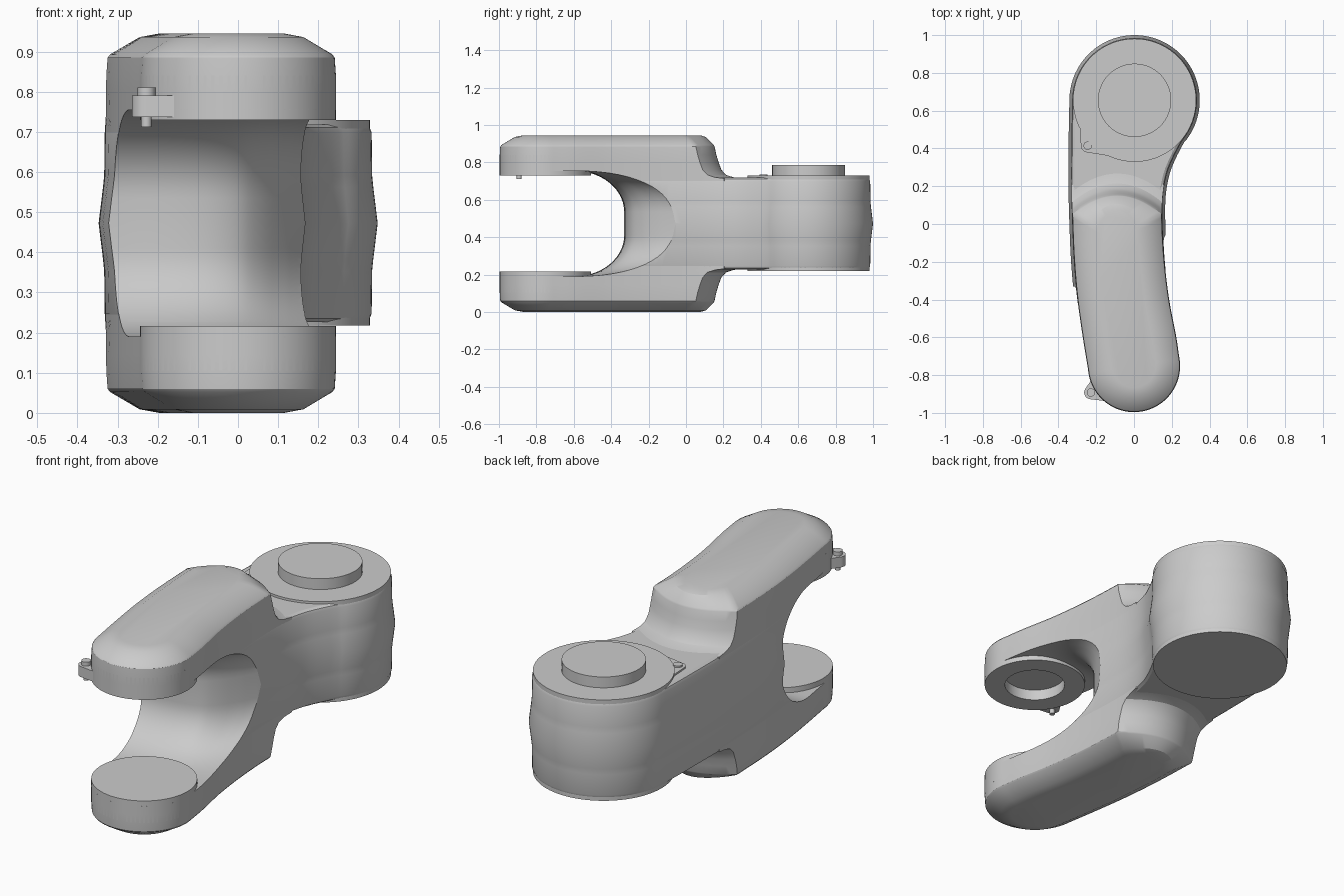
import bpy, bmesh
from math import sin, cos, radians, pi

if "Cube" in bpy.data.objects:
    bpy.data.objects.remove(bpy.data.objects["Cube"])

H = 0.945            # total height, part is mirrored about H/2
HUB = (0.003, 0.655)
TIP = (0.0, -0.752)

# Plan edges of the curved arm as (y, x)
LEFT = [(-0.79, -0.241), (-0.6, -0.272), (-0.4, -0.300), (-0.2, -0.318),
        (0.0, -0.327), (0.2, -0.332), (0.45, -0.331), (0.655, -0.327)]
RIGHT = [(-0.71, 0.241), (-0.6, 0.225), (-0.4, 0.187), (-0.2, 0.163), (0.0, 0.151),
         (0.15, 0.153), (0.27, 0.175), (0.36, 0.212), (0.443, 0.256)]
# Depth of the fork slot as (x, y)
WALL = [(-0.5, -0.34), (-0.3, -0.33), (-0.1, -0.32), (0.0, -0.29), (0.06, -0.235),
        (0.12, -0.145), (0.15, -0.09), (0.2, -0.01), (0.4, 0.02)]


def curve(pts, t):
    """Smooth cubic through (t, value) points."""
    n = len(pts)
    i = 0
    while i < n - 2 and t > pts[i + 1][0]:
        i += 1

    def slope(k):
        a, b = pts[max(k - 1, 0)], pts[min(k + 1, n - 1)]
        return (b[1] - a[1]) / (b[0] - a[0])
    (t0, v0), (t1, v1) = pts[i], pts[i + 1]
    h = t1 - t0
    s = (t - t0) / h
    return ((2*s**3 - 3*s*s + 1) * v0 + (s**3 - 2*s*s + s) * h * slope(i)
            + (3*s*s - 2*s**3) * v1 + (s**3 - s*s) * h * slope(i + 1))


def steps(a, b, n):
    return [a + (b - a) * k / n for k in range(n + 1)]


def arc(c, r, a, b, n):
    return [(c[0] + r * cos(radians(t)), c[1] + r * sin(radians(t))) for t in steps(a, b, n)]


def finish(bm, name):
    bmesh.ops.recalc_face_normals(bm, faces=bm.faces[:])
    me = bpy.data.meshes.new(name)
    bm.to_mesh(me)
    bm.free()
    ob = bpy.data.objects.new(name, me)
    bpy.context.collection.objects.link(ob)
    return ob


def loft(name, rings):
    bm = bmesh.new()
    vs = [[bm.verts.new(p) for p in ring] for ring in rings]
    n = len(vs[0])
    for a, b in zip(vs, vs[1:]):
        for i in range(n):
            bm.faces.new((a[i], a[(i + 1) % n], b[(i + 1) % n], b[i]))
    bm.faces.new(vs[0])
    bm.faces.new(vs[-1])
    return finish(bm, name)


def lathe(name, c, profile, n=72):
    return loft(name, [[(x, y, z) for x, y in arc(c, r, 0, 360 - 360 / n, n - 1)]
                       for r, z in profile])


def activate(ob):
    bpy.ops.object.select_all(action='DESELECT')
    ob.select_set(True)
    bpy.context.view_layer.objects.active = ob


def cut(ob, cutter):
    m = ob.modifiers.new("cut", 'BOOLEAN')
    m.operation = 'DIFFERENCE'
    m.solver = 'EXACT'
    m.object = cutter
    activate(ob)
    bpy.ops.object.modifier_apply(modifier=m.name)


def body_outline(o):
    p = arc(HUB, 0.33 + o, -38, 178, 56)
    p += [(curve(LEFT, y) - o, y) for y in steps(0.63, -0.77, 36)]
    p += arc(TIP, 0.245 + o, 190, 370, 40)
    p += [(curve(RIGHT, y) + o, y) for y in steps(-0.69, 0.435, 32)]
    return p


def arm_outline(o, b):
    yl = 0.055 + b + 0.6 * o
    xl, xr = curve(LEFT, yl) - o, curve(RIGHT, yl) + o
    p = [(xr + (xl - xr) * s, yl + 0.4 * s * (1 - s)) for s in steps(0, 1, 24)]
    p += [(curve(LEFT, y) - o, y) for y in steps(yl - 0.02, -0.77, 30)]
    p += arc(TIP, 0.245 + o, 190, 370, 40)
    p += [(curve(RIGHT, y) + o, y) for y in steps(-0.69, yl - 0.02, 30)]
    return p


# Middle body with a faceted belt around it
half = [(0.0, 0.015), (0.09, 0.004), (0.12, 0.001), (0.225, 0.0), (0.238, -0.005), (0.246, -0.018)]
levels = [(H/2 - d, o) for d, o in half[:0:-1]] + [(H/2 + d, o) for d, o in half]
body = loft("middle_body", [[(x, y, z) for x, y in body_outline(o)] for z, o in levels])

# Chamfered fork arms, the lower one mirrored from the upper
arm_levels = [(0.69, -0.001, 0.15), (0.714, -0.001, 0.15), (0.72, -0.001, 0.10),
              (0.733, -0.001, 0.06), (0.76, -0.001, 0.035), (0.80, -0.001, 0.02),
              (0.84, -0.001, 0.008), (0.885, -0.004, 0.0), (0.893, -0.010, 0.0),
              (0.936, -0.082, 0.0), (H, -0.13, 0.0)]
arms = []
for name, flip in (("upper_arm", False), ("lower_arm", True)):
    arms.append(loft(name, [[(x, y, H - z if flip else z) for x, y in arm_outline(o, b)]
                            for z, o, b in arm_levels]))

# Rounded slot between the arms
sections = []
for x in [-0.5] + steps(-0.38, 0.22, 40) + [0.4]:
    d = curve(WALL, x)
    ry, rz, hz = d + 0.60, 0.22, 0.2825
    prof = [(-1.3, H/2 - hz)]
    for t in steps(-90, 0, 14):
        prof.append((-0.60 + ry * cos(radians(t)), H/2 - hz + rz + rz * sin(radians(t))))
    prof += [(y, H - z) for y, z in reversed(prof)]
    sections.append([(x, y, z) for y, z in prof])
slot = loft("slot_cutter", sections)
for ob in [body] + arms:
    cut(ob, slot)

# Bearing pads on the fork tips, the upper one recessed
upper_pad = lathe("upper_pad", TIP, [(0.244, 0.73), (0.244, 0.84)])
lathe("lower_pad", TIP, [(0.244, 0.105), (0.244, 0.217)])
recess = lathe("recess_cutter", TIP, [(0.145, 0.70), (0.145, 0.785)])
for ob in (upper_pad, arms[0]):
    cut(ob, recess)
for ob in (slot, recess):
    bpy.data.objects.remove(ob, do_unlink=True)

# Hub faces and raised plug
lathe("hub_top_face", HUB, [(0.326, 0.60), (0.326, 0.730)])
lathe("hub_bottom_face", HUB, [(0.326, 0.35), (0.326, 0.218)])
lathe("hub_plug", HUB, [(0.194, 0.70), (0.194, 0.785)])


def lug(name, c, base, z0, z1, pin0, pin1):
    """Small rounded ear with a screw through it."""
    bm = bmesh.new()
    for z in (z0, z1):
        for x, y in arc(c, 0.036, 0, 345, 23) + base:
            bm.verts.new((x, y, z))
    res = bmesh.ops.convex_hull(bm, input=bm.verts[:])
    loose = [v for v in bm.verts if not v.link_faces]
    bmesh.ops.delete(bm, geom=loose, context='VERTS')
    finish(bm, name + "_lug")
    lathe(name + "_screw", c, [(0.013, pin0), (0.013, z1), (0.022, z1), (0.022, pin1)], 24)


lug("fork", (-0.228, -0.892), [(-0.20, -0.79), (-0.13, -0.94)], 0.737, 0.79, 0.712, 0.81)
lug("hub", (-0.245, 0.415), [(-0.29, 0.56), (-0.14, 0.362), (-0.18, 0.50)], 0.70, 0.727, 0.70, 0.735)

# Smooth shading with crisp edges
for ob in bpy.context.scene.objects:
    activate(ob)
    bpy.ops.object.shade_smooth_by_angle(angle=radians(24))
